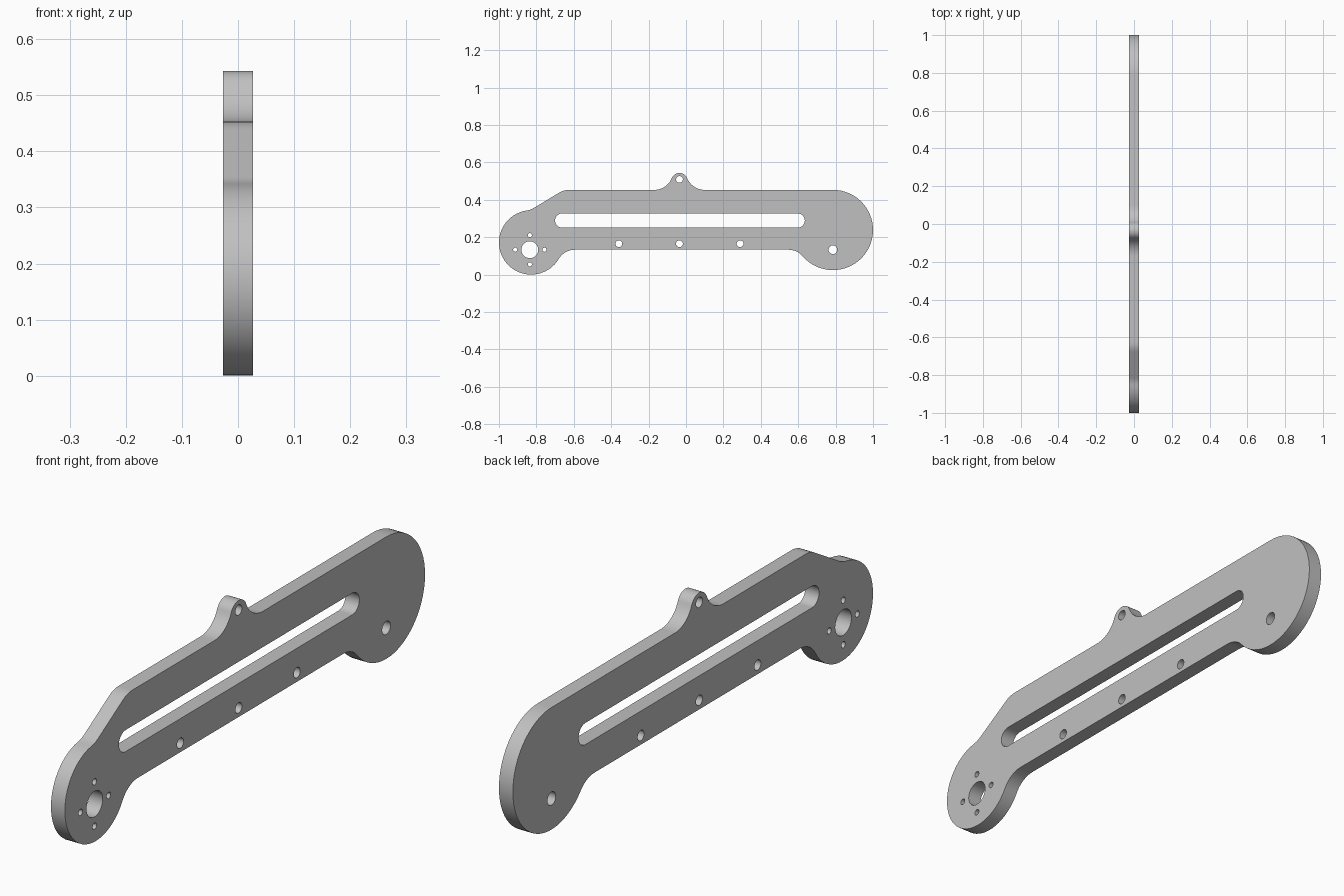
import bpy
import bmesh
from math import atan2, cos, pi, radians, sin, sqrt, tan
from mathutils import Matrix

cube = bpy.data.objects.get("Cube")
if cube:
    bpy.data.objects.remove(cube)

HALF = 0.027                 # half plate thickness
TOP, LOW = 0.453, 0.133      # straight edges of the arm
FIL = 0.1                    # fillet radius


def arc(c, r, a0, a1):
    """Points along an arc; a1 below a0 runs clockwise."""
    n = max(4, int(abs(a1 - a0) / radians(6)))
    return [(c[0] + r * cos(a0 + (a1 - a0) * i / n),
             c[1] + r * sin(a0 + (a1 - a0) * i / n)) for i in range(n + 1)]


def circle(c, r):
    return arc(c, r, 0, 2 * pi)[:-1]


def toward(a, b):
    return atan2(b[1] - a[1], b[0] - a[0]) % (2 * pi)


def fillet_centre(c, r, z, side):
    """Centre of a fillet below the line at z, touching circle c."""
    dz = c[1] - (z - FIL)
    return (c[0] + side * sqrt((r + FIL) ** 2 - dz * dz), z - FIL)


# Rounded ends and the top lug
left, left_r = (-0.828, 0.172), 0.172
right, right_r = (0.7855, 0.2385), 0.2145
lug, lug_r = (-0.035, 0.498), 0.045

# Fillets below the arm
left_f = fillet_centre(left, left_r, LOW, 1)
right_f = fillet_centre(right, right_r, LOW, -1)

# Fillets beside the lug
dz = TOP + FIL - lug[1]
dy = sqrt((lug_r + FIL) ** 2 - dz * dz)
lug_a, lug_b = (lug[0] + dy, TOP + FIL), (lug[0] - dy, TOP + FIL)

# Sloped shoulder between the arm and the left end
slope = radians(31)
t, n = (cos(slope), sin(slope)), (-sin(slope), cos(slope))
corner_y = -0.653
d = (corner_y - left[0]) * n[0] + (TOP - left[1]) * n[1]
along = sqrt((left_r + FIL) ** 2 - (d + FIL) ** 2)
shoulder_f = tuple(left[i] + n[i] * (d + FIL) + t[i] * along for i in (0, 1))
shoulder = (corner_y + FIL * tan(slope / 2), TOP - FIL)

# Outline, anticlockwise from the lower right fillet
a = toward(right_f, right)
outline = arc(right_f, FIL, pi / 2, a)
outline += arc(right, right_r, a - pi, pi / 2)[1:]
a = toward(lug_a, lug)
b = toward(lug_b, lug) - 2 * pi
outline += arc(lug_a, FIL, 1.5 * pi, a)
outline += arc(lug, lug_r, a - pi, b + pi)[1:]
outline += arc(lug_b, FIL, b, -pi / 2)[1:]
outline += arc(shoulder, FIL, pi / 2, pi / 2 + slope)
a = toward(shoulder_f, left)
b = toward(left_f, left)
outline += arc(shoulder_f, FIL, 1.5 * pi + slope, a)
outline += arc(left, left_r, a - pi, b + pi)[1:]
outline += arc(left_f, FIL, b, pi / 2)[1:]

# Long slot and drilled holes
slot_r = 0.038
slot = arc((-0.662, 0.289), slot_r, pi / 2, 1.5 * pi)
slot += arc((0.597, 0.289), slot_r, -pi / 2, pi / 2)
hub = (-0.835, LOW)
loops = [outline, slot, circle(hub, 0.045), circle((0.785, LOW), 0.023),
         circle((lug[0], 0.509), 0.018)]
for k in range(4):
    loops.append(circle((hub[0] + 0.078 * cos(k * pi / 2),
                         hub[1] + 0.078 * sin(k * pi / 2)), 0.011))
for k in (-1, 0, 1):
    loops.append(circle((lug[0] + k * 0.324, 0.165), 0.018))

# Filled profile with thickness
curve = bpy.data.curves.new("arm_profile", "CURVE")
curve.dimensions = "2D"
curve.fill_mode = "BOTH"
curve.extrude = HALF
for pts in loops:
    spline = curve.splines.new("POLY")
    spline.points.add(len(pts) - 1)
    for p, (y, z) in zip(spline.points, pts):
        p.co = (y, z, 0, 1)
    spline.use_cyclic_u = True

arm = bpy.data.objects.new("slotted_arm_plate", curve)
bpy.context.collection.objects.link(arm)
bpy.ops.object.select_all(action="DESELECT")
arm.select_set(True)
bpy.context.view_layer.objects.active = arm
bpy.ops.object.convert(target="MESH")
arm = bpy.context.view_layer.objects.active

# Stand the profile upright in the y-z plane and weld it
bm = bmesh.new()
bm.from_mesh(arm.data)
bm.transform(Matrix(((0, 0, 1, 0), (1, 0, 0, 0), (0, 1, 0, 0), (0, 0, 0, 1))))
bmesh.ops.remove_doubles(bm, verts=bm.verts, dist=0.0001)
bmesh.ops.recalc_face_normals(bm, faces=bm.faces)
bm.to_mesh(arm.data)
bm.free()
bpy.ops.object.shade_smooth_by_angle(angle=radians(30))

# Plain grey metal
grey = bpy.data.materials.new("grey_metal")
grey.use_nodes = True
colour = (0.53, 0.53, 0.53, 1)
grey.diffuse_color = colour
grey.node_tree.nodes["Principled BSDF"].inputs["Base Color"].default_value = colour
arm.data.materials.clear()
arm.data.materials.append(grey)
